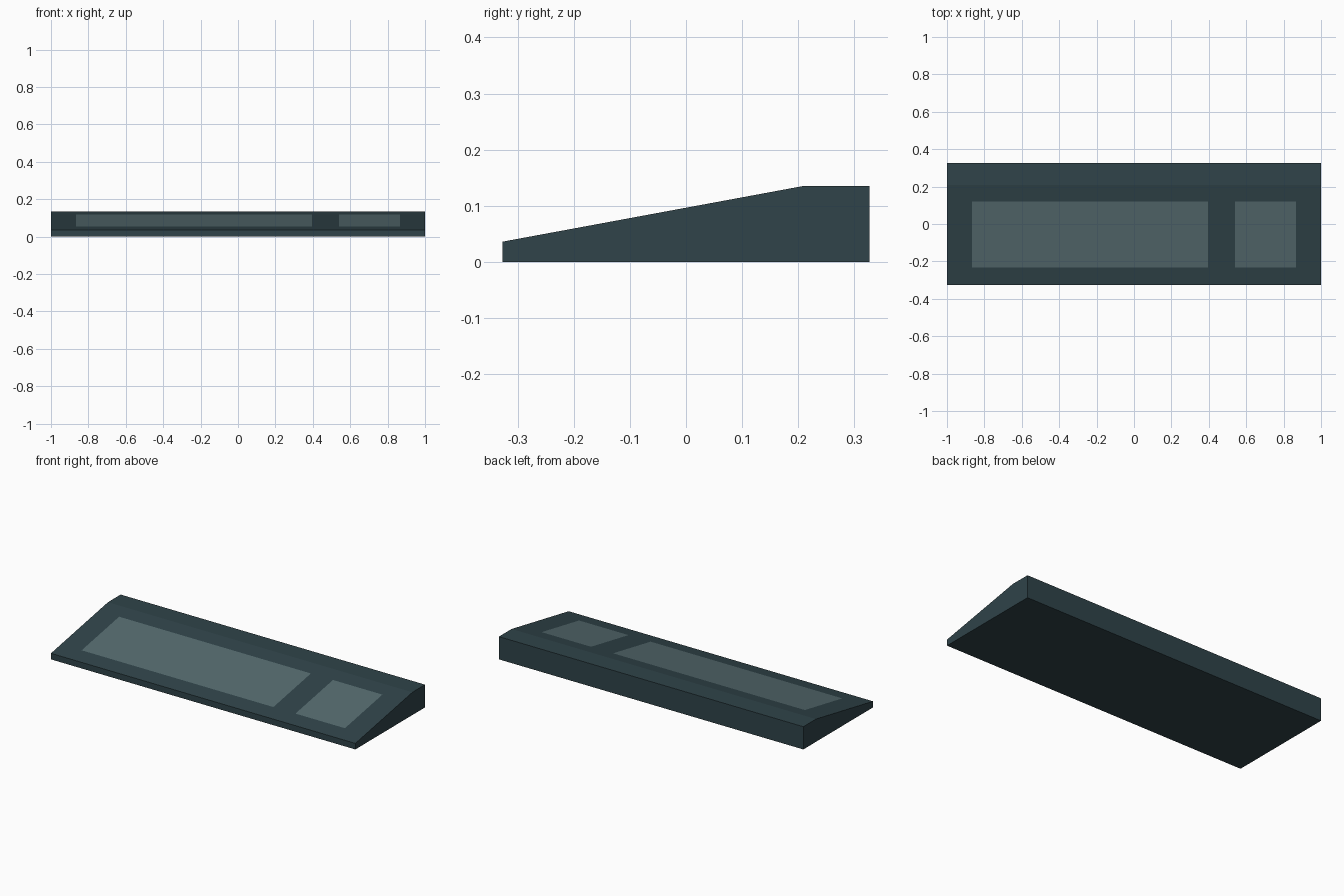
import bpy
import bmesh

cube = bpy.data.objects.get("Cube")
if cube:
    bpy.data.objects.remove(cube, do_unlink=True)


def flat_material(name, rgb):
    mat = bpy.data.materials.new(name)
    mat.use_nodes = True
    mat.diffuse_color = (*rgb, 1)
    bsdf = mat.node_tree.nodes["Principled BSDF"]
    bsdf.inputs["Base Color"].default_value = (*rgb, 1)
    bsdf.inputs["Roughness"].default_value = 0.8
    return mat


case_colour = flat_material("dark slate", (0.029, 0.057, 0.067))
key_colour = flat_material("grey slate", (0.090, 0.145, 0.157))

# Wedge case: side profile (y, z) swept along x
profile = [(-0.327, 0), (0.327, 0), (0.327, 0.135), (0.208, 0.135), (-0.327, 0.036)]
bm = bmesh.new()
side = bm.faces.new([bm.verts.new((-1, y, z)) for y, z in profile])
swept = bmesh.ops.extrude_face_region(bm, geom=[side])
end_verts = [v for v in swept["geom"] if isinstance(v, bmesh.types.BMVert)]
bmesh.ops.translate(bm, vec=(2, 0, 0), verts=end_verts)
# The extrusion keeps or drops the starting cap depending on mode; ensure it is closed
bmesh.ops.holes_fill(bm, edges=[e for e in bm.edges if e.is_boundary], sides=0)
bmesh.ops.recalc_face_normals(bm, faces=bm.faces)

# Key panels: cut their outlines into the sloping top
panels_x = [(-0.865, 0.395), (0.54, 0.865)]
panel_y = (-0.232, 0.12)


def cut(co, normal):
    bmesh.ops.bisect_plane(bm, geom=bm.verts[:] + bm.edges[:] + bm.faces[:],
                           plane_co=co, plane_no=normal)


for span in panels_x:
    for x in span:
        cut((x, 0, 0), (1, 0, 0))
for y in panel_y:
    cut((0, y, 0), (0, 1, 0))

# Colour the cut faces that lie inside a panel and face up
for face in bm.faces:
    c = face.calc_center_median()
    inside = (panel_y[0] < c.y < panel_y[1]
              and any(a < c.x < b for a, b in panels_x))
    face.material_index = int(inside and face.normal.z > 0.5)

mesh = bpy.data.meshes.new("keyboard_case")
bm.to_mesh(mesh)
bm.free()
mesh.materials.append(case_colour)
mesh.materials.append(key_colour)
case = bpy.data.objects.new("keyboard_case", mesh)
bpy.context.collection.objects.link(case)
